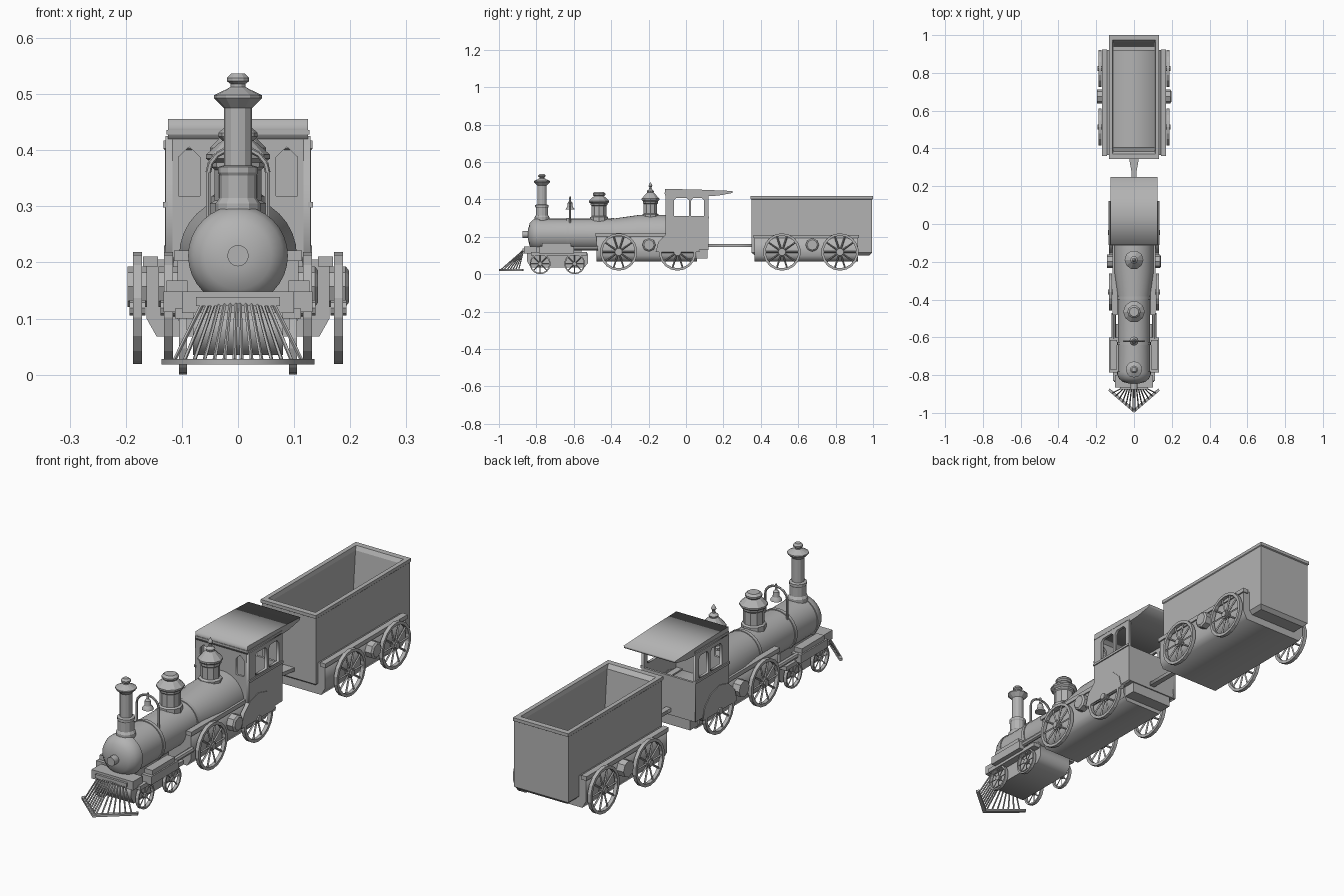
import bpy, bmesh, math
from mathutils import Matrix, Vector

if "Cube" in bpy.data.objects:
    bpy.data.objects.remove(bpy.data.objects["Cube"])

grey = bpy.data.materials.new("plain_grey")
grey.diffuse_color = (0.45, 0.45, 0.45, 1)
grey.use_nodes = True
grey.node_tree.nodes["Principled BSDF"].inputs["Base Color"].default_value = grey.diffuse_color

AXES = {"X": Matrix(((0, 0, 1), (1, 0, 0), (0, 1, 0))).to_4x4(),
        "Y": Matrix(((1, 0, 0), (0, 0, -1), (0, 1, 0))).to_4x4(),
        "Z": Matrix.Identity(4)}


def add(name, mesh, smooth=False):
    ob = bpy.data.objects.new(name, mesh)
    bpy.context.collection.objects.link(ob)
    mesh.materials.clear()
    mesh.materials.append(grey)
    if smooth:
        bpy.ops.object.select_all(action='DESELECT')
        ob.select_set(True)
        bpy.context.view_layer.objects.active = ob
        bpy.ops.object.shade_smooth_by_angle(angle=math.radians(32))
    return ob


def finish(name, bm, smooth=False):
    bmesh.ops.recalc_face_normals(bm, faces=bm.faces)
    me = bpy.data.meshes.new(name)
    bm.to_mesh(me)
    bm.free()
    return add(name, me, smooth)


def put_box(bm, x0, x1, y0, y1, z0, z1):
    m = Matrix.Translation(((x0 + x1) / 2, (y0 + y1) / 2, (z0 + z1) / 2))
    m = m @ Matrix.Diagonal((abs(x1 - x0), y1 - y0, z1 - z0, 1))
    bmesh.ops.create_cube(bm, size=1, matrix=m)


def box(name, *dims):
    bm = bmesh.new()
    put_box(bm, *dims)
    return finish(name, bm)


def plate(name, axis, loops, lo, hi):
    """Extrude an outline with holes between lo and hi along an axis."""
    cu = bpy.data.curves.new(name, 'CURVE')
    cu.dimensions, cu.fill_mode = '2D', 'BOTH'
    cu.extrude = abs(hi - lo) / 2
    for pts in loops:
        sp = cu.splines.new('POLY')
        sp.points.add(len(pts) - 1)
        for p, (u, v) in zip(sp.points, pts):
            p.co = (u, v, 0, 1)
        sp.use_cyclic_u = True
    tmp = bpy.data.objects.new("tmp", cu)
    me = bpy.data.meshes.new_from_object(tmp)
    bpy.data.objects.remove(tmp)
    shift = Vector([(lo + hi) / 2 if a == axis else 0 for a in "XYZ"])
    me.transform(Matrix.Translation(shift) @ AXES[axis])
    bm = bmesh.new()
    bm.from_mesh(me)
    bmesh.ops.remove_doubles(bm, verts=bm.verts, dist=1e-5)
    return finish(name, bm)


def put_lathe(bm, prof, steps, mat):
    vs = [bm.verts.new((r, 0, h)) for r, h in prof]
    es = [bm.edges.new(p) for p in zip(vs, vs[1:])]
    out = bmesh.ops.spin(bm, geom=vs + es, cent=(0, 0, 0), axis=(0, 0, 1),
                         angle=math.tau, steps=steps, use_merge=True)
    new = {v for e in es for v in e.verts}
    stack = list(new)
    while stack:
        for e in stack.pop().link_edges:
            for v in e.verts:
                if v not in new:
                    new.add(v)
                    stack.append(v)
    new = list(new)
    bmesh.ops.transform(bm, matrix=mat, verts=new)
    bmesh.ops.remove_doubles(bm, verts=new, dist=1e-5)


def lathe(name, prof, loc, axis="Z", steps=12, smooth=False):
    rot = {"Z": Matrix.Identity(4), "Y": Matrix.Rotation(-math.pi / 2, 4, 'X'),
           "X": Matrix.Rotation(math.pi / 2, 4, 'Y')}[axis]
    bm = bmesh.new()
    put_lathe(bm, prof, steps, Matrix.Translation(loc) @ rot)
    return finish(name, bm, smooth)


def put_rod(bm, a, b, r, sides=6):
    a, b = Vector(a), Vector(b)
    d = b - a
    m = Matrix.Translation((a + b) / 2) @ d.to_track_quat('Z', 'Y').to_matrix().to_4x4()
    bmesh.ops.create_cone(bm, cap_ends=True, segments=sides, radius1=r,
                          radius2=r, depth=d.length, matrix=m)


def wheel(name, x, y, z, r, spokes=10, half=0.008):
    """Spoked wheel turning about x."""
    bm = bmesh.new()
    t = 0.13 * r
    m = Matrix.Translation((x, y, z)) @ Matrix.Rotation(math.pi / 2, 4, 'Y')
    put_lathe(bm, [(r - t, -half), (r, -half), (r, half), (r - t, half), (r - t, -half)], 18, m)
    put_lathe(bm, [(0, -half), (r * .2, -half), (r * .2, half), (0, half)], 10, m)
    for i in range(spokes):
        a = math.tau * i / spokes
        d = Vector((0, math.cos(a), math.sin(a)))
        c = Vector((x, y, z))
        put_rod(bm, c + d * r * .15, c + d * (r - t * .6), r * .045, 4)
    return finish(name, bm)


# boiler with flared firebox end, bands and front door
lathe("boiler", [(0, -.845), (.025, -.845), (.06, -.836), (.08, -.818), (.089, -.795), (.089, -.78),
                 (.085, -.78), (.085, -.39), (.105, -.25), (.105, -.1), (0, -.1)],
      (0, 0, .212), "Y", 32, True)
lathe("door_knob", [(0, -.875), (.019, -.875), (.019, -.83), (0, -.83)], (0, 0, .212), "Y", 16, True)
for y in (-.64, -.4):
    lathe("boiler_band", [(.08, y), (.089, y), (.089, y + .015), (.08, y + .015)],
          (0, 0, .212), "Y", 32, True)

# chimney and domes
lathe("chimney", [(0, .27), (.04, .27), (.04, .305), (.033, .315), (.033, .355), (.036, .36), (.036, .37),
                  (.025, .373), (.025, .475), (.043, .493), (.043, .498), (.02, .509), (.013, .513),
                  (.013, .518), (.02, .523), (.02, .529), (.012, .537), (0, .537)], (0, -.77, 0))
lathe("sand_dome", [(0, .27), (.05, .27), (.05, .305), (.042, .31), (.042, .365), (.047, .37), (.047, .378),
                    (.057, .385), (.057, .392), (.035, .412), (.028, .417), (.035, .424), (.035, .431),
                    (.025, .44), (0, .44)], (0, -.465, 0), steps=10)
lathe("steam_dome", [(0, .29), (.047, .29), (.047, .318), (.038, .324), (.038, .375), (.043, .38), (.043, .39),
                     (.05, .397), (.05, .404), (.03, .425), (.018, .437), (.02, .445), (.008, .455),
                     (.006, .465), (.011, .472), (.008, .48), (0, .493)], (0, -.19, 0), steps=10)

# bell on an arch
bm = bmesh.new()
arch = [(-.053, .26), (-.053, .36)] + [(-.053 * math.cos(i * math.pi / 8), .36 + .045 * math.sin(i * math.pi / 8))
                                      for i in range(1, 8)] + [(.053, .36), (.053, .26)]
for (x0, z0), (x1, z1) in zip(arch, arch[1:]):
    put_rod(bm, (x0, -.62, z0), (x1, -.62, z1), .005)
finish("bell_arch", bm)
lathe("bell", [(0, .345), (.024, .345), (.022, .352), (.014, .362), (.012, .382), (.005, .39), (.004, .415), (0, .415)],
      (0, -.62, 0), steps=12, smooth=True)

# cab walls with open windows
def window(y0, y1):
    return [(y0, .312), (y1, .312), (y1, .395), (y1 - .012, .408), (y0 + .012, .408), (y0, .395)]

for s in (-1, 1):
    plate("cab_side", "X", [[(-.11, .13), (.12, .13), (.12, .425), (-.11, .425)],
                            window(-.064, .016), window(.028, .096)], s * .117, s * .129)
    box("cab_sill", s * .125, s * .134, -.112, .122, .298, .308)
    wheel_arch = [(-.045 + .118 * math.cos(i * math.pi / 6), .118 + .112 * math.sin(i * math.pi / 6)) for i in range(7)]
    plate("wheel_arch", "X", [wheel_arch], s * .115, s * .132)
lancets = [[(s * .068, .318), (s * .106, .318), (s * .106, .388), (s * .087, .406), (s * .068, .388)] for s in (-1, 1)]
plate("cab_front", "Y", [[(-.128, .13), (.128, .13), (.128, .425), (-.128, .425)]] + lancets, -.11, -.1)
box("cab_back", -.128, .128, .11, .12, .13, .3)
box("cab_floor", -.12, .12, -.1, .12, .13, .15)
plate("cab_roof", "X", [[(-.112, .42), (.12, .418), (.17, .42), (.247, .434), (.25, .445), (.05, .453), (-.112, .456)]],
      -.125, .125)
box("roof_trim", -.127, .127, -.114, .12, .428, .436)
box("rear_step", -.1, .1, .0, .115, .085, .13)

# engine and tender running gear
def running_gear(name, y0, y1, wheels, hub_y, xo, top):
    """Chamfered frame slab, spoked wheels and hubs between them."""
    plate(name + "_frame", "Y", [[(-xo, top), (-xo, .1), (-xo + .018, .068), (xo - .018, .068),
                                  (xo, .1), (xo, top)]], y0, y1)
    for s in (-1, 1):
        box(name + "_ledge", s * (xo - .02), s * (xo + .006), y0 - .005, y1 + .005, top - .012, top + .006)
        for y in wheels:
            wheel(name + "_wheel", s * (xo + .016), y, .119, .1)
            lathe(name + "_axle_cap", [(0, -.014), (.014, -.014), (.014, .014), (0, .014)],
                  (s * (xo + .016), y, .119), "X", 8)
        lathe(name + "_hub", [(0, -.025), (.036, -.025), (.036, .02), (.028, .026), (0, .026)],
              (s * (xo + .009), hub_y, .157), "X", 8)

running_gear("engine", -.478, .06, (-.36, -.045), -.198, .108, .215)
running_gear("tender", .365, .92, (.513, .823), .675, .163, .205)

# tender body, hollow with sloped ends
bm = bmesh.new()
rings = []
for hx, y0, y1, z in ((.115, .37, .98, .1), (.13, .35, .995, .115), (.13, .35, .995, .4), (.133, .345, 1.0, .403),
                      (.133, .345, 1.0, .417), (.114, .37, .975, .417), (.11, .385, .965, .4), (.108, .41, .94, .15)):
    rings.append([bm.verts.new(p) for p in ((-hx, y0, z), (hx, y0, z), (hx, y1, z), (-hx, y1, z))])
for a, b in zip(rings, rings[1:]):
    for i in range(4):
        j = (i + 1) % 4
        bm.faces.new((a[i], a[j], b[j], b[i]))
bm.faces.new(rings[0])
bm.faces.new(rings[-1])
finish("tender_body", bm)

# coupling bar
plate("coupling", "Z", [[(-.012, .1), (.012, .1), (.012, .27), (.03, .37), (-.03, .37), (-.012, .27)]], .145, .161)

# leading truck
plate("truck_frame", "X", [[(-.85, .11), (-.85, .07), (-.83, .035), (-.545, .035), (-.523, .06), (-.523, .11)]], -.08, .08)
box("truck_saddle", -.06, .06, -.8, -.56, .1, .16)
for s in (-1, 1):
    for y in (-.78, -.595):
        wheel("truck_wheel", s * .098, y, .056, .056, 8, .007)
    box("truck_rail", s * .075, s * .112, -.83, -.53, .1, .118)
    box("steam_chest", s * .085, s * .133, -.785, -.6, .112, .148)
    box("steam_chest_lid", s * .09, s * .127, -.77, -.615, .148, .168)
    bm = bmesh.new()
    put_rod(bm, (s * .108, -.61, .14), (s * .108, -.47, .14), .012, 8)
    finish("piston_rod", bm)

# front beam and slatted pilot
box("front_beam", -.1, .1, -.865, -.8, .11, .148)
box("pilot_top", -.075, .075, -.875, -.86, .122, .138)
bm = bmesh.new()
for s in (-1, 1):
    for i in range(7):
        t = (i + .35) / 7
        put_rod(bm, (s * .068 * t, -.868, .13), (s * .125 * t, -.992 + .108 * t, .026), .0035, 5)
finish("pilot_slats", bm)
plate("pilot_base", "Z", [[(0, -1.0), (.136, -.883), (.13, -.87), (0, -.978), (-.13, -.87), (-.136, -.883)]], .018, .028)
